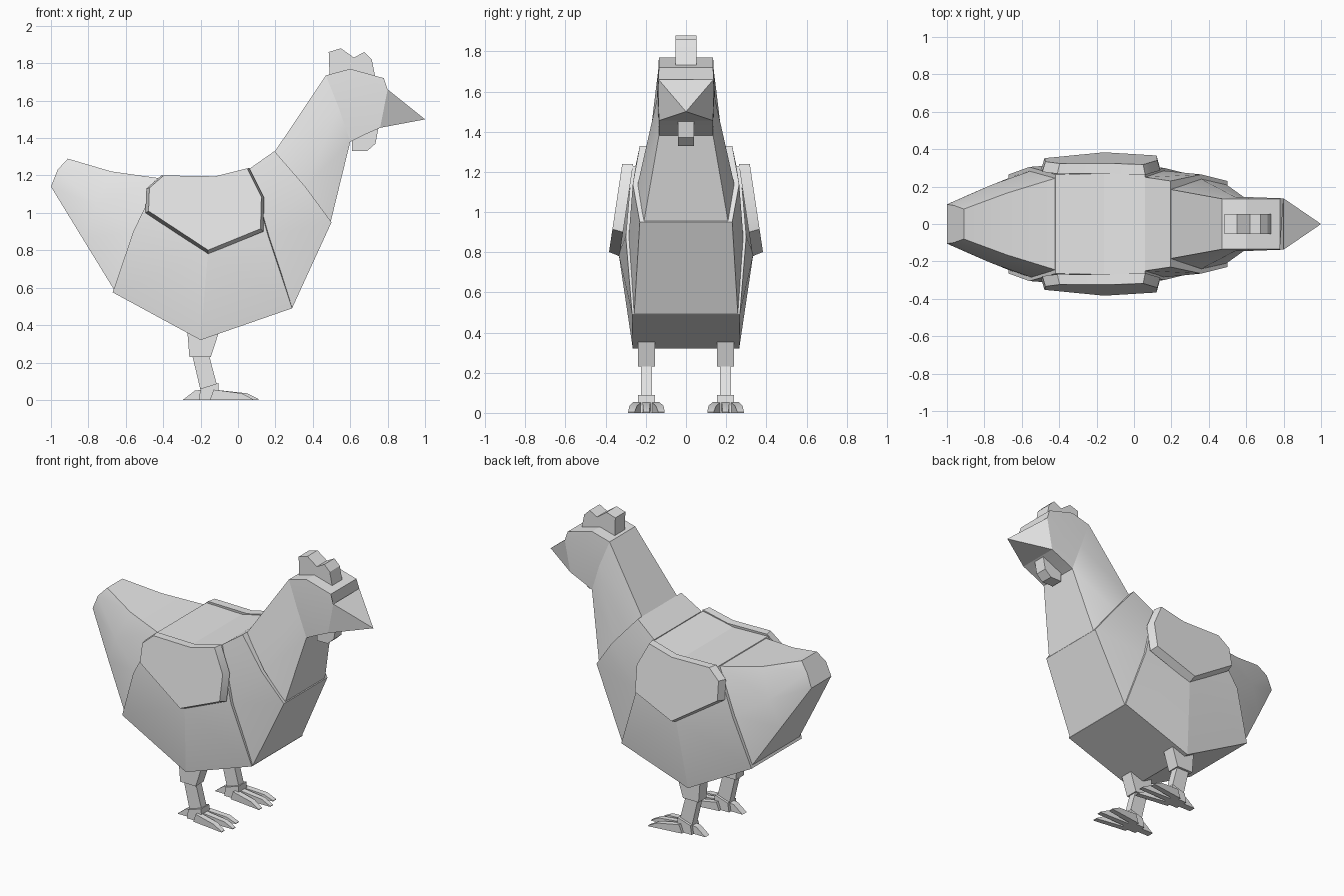
import bpy
import bmesh
import math

cube = bpy.data.objects.get("Cube")
if cube:
    bpy.data.objects.remove(cube, do_unlink=True)

grey = bpy.data.materials.new("plain_grey")
grey.use_nodes = True
colour = (0.8, 0.8, 0.8, 1)
grey.diffuse_color = colour
grey.node_tree.nodes["Principled BSDF"].inputs["Base Color"].default_value = colour
parts = []


def build(name, verts, faces):
    mesh = bpy.data.meshes.new(name)
    mesh.from_pydata(verts, [], faces)
    bm = bmesh.new()
    bm.from_mesh(mesh)
    bmesh.ops.recalc_face_normals(bm, faces=bm.faces)
    bm.to_mesh(mesh)
    bm.free()
    mesh.materials.append(grey)
    obj = bpy.data.objects.new(name, mesh)
    bpy.context.collection.objects.link(obj)
    parts.append(obj)
    return obj


def loft(name, rings):
    """Symmetric loft; each ring holds (x, z, half width) from top to bottom."""
    verts, faces = [], []
    n = len(rings[0])
    for ring in rings:
        for side in (1, -1):
            verts += [(x, side * h, z) for x, z, h in ring]
    for r in range(len(rings) - 1):
        a, b = r * 2 * n, (r + 1) * 2 * n
        for off in (0, n):
            for i in range(off, off + n - 1):
                faces.append((a + i, a + i + 1, b + i + 1, b + i))
        for i in (0, n - 1):
            faces.append((a + i, a + n + i, b + n + i, b + i))
    for start in (0, (len(rings) - 1) * 2 * n):
        faces.append([start + i for i in range(n)] +
                     [start + n + i for i in reversed(range(n))])
    return build(name, verts, faces)


def prism(name, profile, width, back=None):
    """Side profile (x, z) spanned between two y values given by width(x, z)."""
    n = len(profile)
    back = back or profile
    verts = [(x, width(x, z)[0], z) for x, z in profile]
    verts += [(x, width(x, z)[1], z) for x, z in back]
    faces = [tuple(range(n)), tuple(range(n, 2 * n))]
    faces += [(i, (i + 1) % n, n + (i + 1) % n, n + i) for i in range(n)]
    return build(name, verts, faces)


# Body: rear half and front half spread from the widest middle section
middle = [(-0.16, 1.18, 0.27), (-0.16, 0.79, 0.335), (-0.2, 0.32, 0.265)]
rear = [(-0.42, 1.19, 0.265), (-0.56, 0.9, 0.305), (-0.67, 0.575, 0.265)]
front = [(0.06, 1.23, 0.27), (0.16, 0.88, 0.30), (0.29, 0.49, 0.268)]
loft("belly_rear", [middle, rear])
loft("belly_front", [middle, front])

# Chest, neck and tail sit slightly inside the section they grow from
loft("chest", [
    [(0.06, 1.235, 0.25), (0.16, 0.88, 0.285), (0.29, 0.492, 0.258)],
    [(0.195, 1.33, 0.23), (0.36, 1.14, 0.265), (0.5, 0.95, 0.23)]])
loft("neck", [
    [(0.195, 1.325, 0.185), (0.36, 1.14, 0.24), (0.495, 0.95, 0.21)],
    [(0.47, 1.735, 0.135), (0.54, 1.56, 0.145), (0.6, 1.38, 0.135)]])
loft("tail", [
    [(-0.42, 1.185, 0.245), (-0.55, 0.9, 0.285), (-0.66, 0.585, 0.25)],
    [(-0.68, 1.222, 0.165), (-0.76, 1.04, 0.21), (-0.83, 0.862, 0.18)],
    [(-0.91, 1.29, 0.08), (-0.965, 1.23, 0.1), (-1.0, 1.14, 0.105)]])

# Head with a full-width pyramid beak
loft("head", [
    [(0.47, 1.735, 0.135), (0.54, 1.56, 0.145), (0.6, 1.38, 0.135)],
    [(0.6, 1.77, 0.135), (0.64, 1.62, 0.143), (0.66, 1.41, 0.135)],
    [(0.78, 1.72, 0.135), (0.8, 1.66, 0.137), (0.76, 1.455, 0.135)]])
build("beak",
      [(0.8, 0.137, 1.66), (0.8, -0.137, 1.66),
       (0.76, -0.135, 1.455), (0.76, 0.135, 1.455), (1.0, 0, 1.5)],
      [(0, 1, 2, 3), (0, 1, 4), (1, 2, 4), (2, 3, 4), (3, 0, 4)])

# Comb and wattle
prism("comb", [(0.49, 1.72), (0.485, 1.86), (0.55, 1.88), (0.62, 1.83),
               (0.675, 1.86), (0.715, 1.82), (0.735, 1.72)],
      lambda x, z: (-0.053, 0.053))
prism("wattle", [(0.61, 1.42), (0.61, 1.33), (0.69, 1.33),
                 (0.735, 1.37), (0.75, 1.45), (0.68, 1.47)],
      lambda x, z: (-0.04, 0.04))

# Wings: slanted plates whose outer face is a little smaller
wing = [(-0.49, 1.13), (-0.41, 1.2), (-0.12, 1.195), (0.06, 1.24),
        (0.14, 1.08), (0.135, 0.9), (-0.16, 0.78), (-0.495, 1.0)]
wing_face = [(-0.16 + (x + 0.16) * 0.95, 1.2 + (z - 1.2) * 0.95) for x, z in wing]

for side, label in ((-1, "front"), (1, "back")):
    def slab(x, z):
        outer = 0.385 - 0.15 * (z - 0.79)
        return side * outer, side * (outer - 0.055)
    prism(label + "_wing", wing_face, slab, wing)

    # Leg: thigh, shin and ankle
    y = side * 0.197

    def across(half):
        return lambda x, z: (y - half, y + half)
    prism(label + "_thigh", [(-0.275, 0.42), (-0.26, 0.23), (-0.145, 0.23),
                             (-0.09, 0.40)], across(0.042))
    prism(label + "_shin", [(-0.245, 0.24), (-0.155, 0.24), (-0.11, 0.07),
                            (-0.2, 0.05)], across(0.027))
    prism(label + "_ankle", [(-0.21, 0.0), (-0.2, 0.06), (-0.105, 0.09),
                             (-0.1, 0.0)], across(0.043))

    # Foot: three fanned front toes and one rear toe
    for fan, toe in ((-1, "outer"), (0, "middle"), (1, "inner")):
        def spread(x, z):
            centre = y - side * fan * (0.045 + 0.15 * (x + 0.12))
            half = 0.02 - 0.05 * max(0, x)
            return centre - half, centre + half
        reach = 0.11 if fan == 0 else 0.08
        prism(label + "_" + toe + "_toe",
              [(-0.15, 0), (-0.13, 0.055), (reach - 0.06, 0.035),
               (reach, 0.004), (reach, 0)], spread)
    prism(label + "_rear_toe", [(-0.295, 0), (-0.23, 0.05), (-0.18, 0.055),
                                (-0.18, 0)], across(0.022))

# Soft shading on shallow bends, crisp edges elsewhere
bpy.ops.object.select_all(action="DESELECT")
for obj in parts:
    obj.select_set(True)
bpy.context.view_layer.objects.active = parts[0]
bpy.ops.object.shade_smooth_by_angle(angle=math.radians(30))
